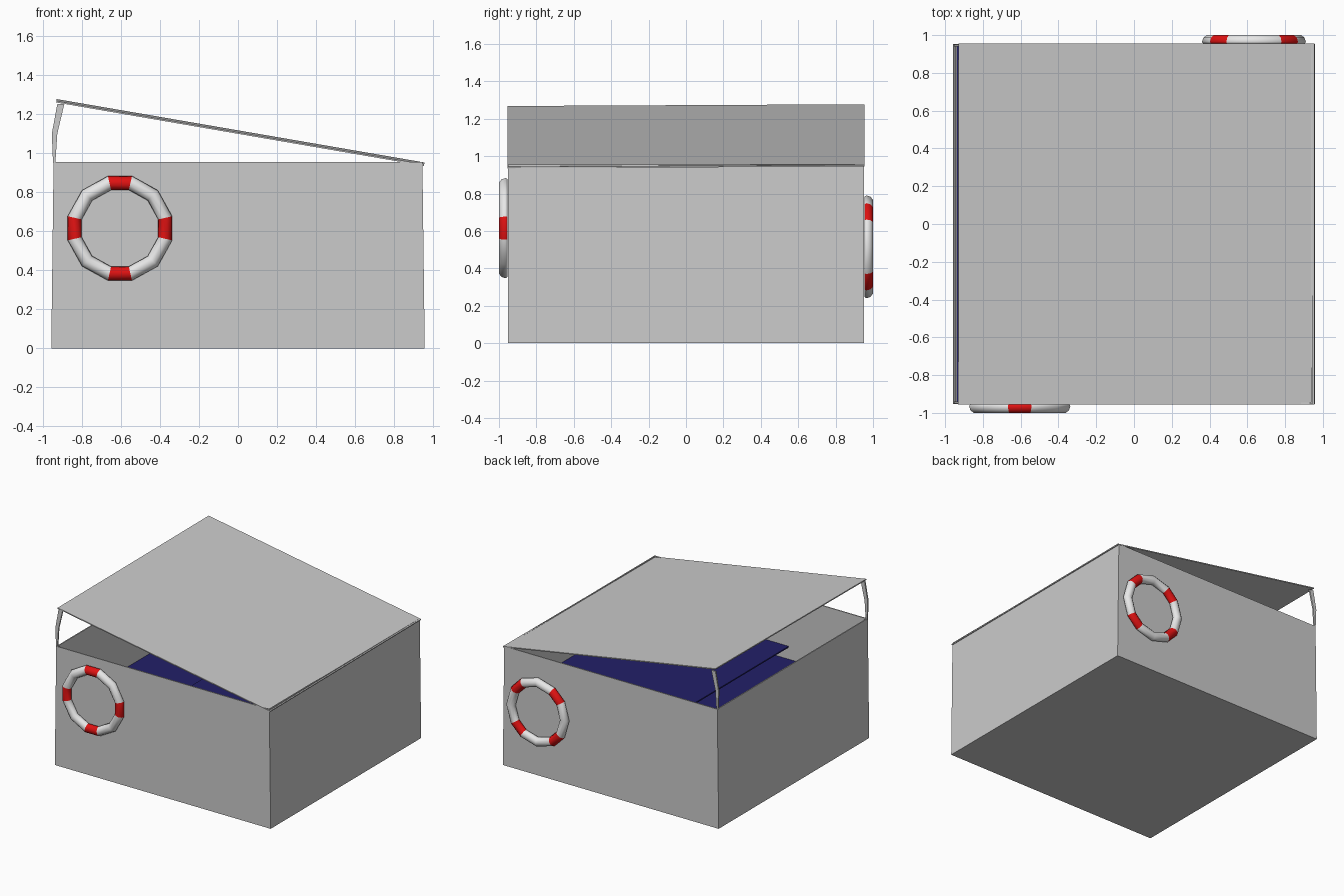
import bpy, bmesh
from math import cos, sin, radians, atan2, hypot, pi
from mathutils import Vector

if "Cube" in bpy.data.objects:
    bpy.data.objects.remove(bpy.data.objects["Cube"], do_unlink=True)


def material(name, rgb):
    m = bpy.data.materials.new(name)
    m.use_nodes = True
    m.diffuse_color = (*rgb, 1)
    m.node_tree.nodes["Principled BSDF"].inputs["Base Color"].default_value = (*rgb, 1)
    return m


GREY = material("light_grey", (0.6, 0.6, 0.6))
WHITE = material("white", (0.83, 0.83, 0.83))
RED = material("red", (0.75, 0.006, 0.006))
BLUE = material("dark_blue", (0.016, 0.014, 0.14))


def finish(name, bm, *mats):
    bmesh.ops.recalc_face_normals(bm, faces=bm.faces)
    mesh = bpy.data.meshes.new(name)
    bm.to_mesh(mesh)
    bm.free()
    for m in mats:
        mesh.materials.append(m)
    ob = bpy.data.objects.new(name, mesh)
    bpy.context.collection.objects.link(ob)
    return ob


def box(name, lo, hi, mat):
    """Axis-aligned box between two corners, origin at its middle."""
    lo, hi = Vector(lo), Vector(hi)
    bm = bmesh.new()
    bmesh.ops.create_cube(bm, size=1)
    bmesh.ops.scale(bm, vec=hi - lo, verts=bm.verts)
    ob = finish(name, bm, mat)
    ob.location = (lo + hi) / 2
    return ob


# Open box with thin walls, slightly narrower at the top
bm = bmesh.new()
bmesh.ops.create_cube(bm, size=2)
for v in bm.verts:
    top = v.co.z > 0
    v.co.x *= 0.945 if top else 0.957
    v.co.y *= 0.953
    v.co.z = 0.955 if top else 0
bm.faces.ensure_lookup_table()
top_face = max(bm.faces, key=lambda f: f.calc_center_median().z)
bmesh.ops.delete(bm, geom=[top_face], context='FACES_ONLY')
tub = finish("box_walls", bm, GREY)
wall = tub.modifiers.new("walls", 'SOLIDIFY')
wall.thickness = 0.012
wall.offset = -1

# Blue interior: lower level and raised shelf
box("lower_level", (-0.943, -0.945, 0.43), (0.943, 0.945, 0.445), BLUE)
box("raised_shelf", (-0.25, -0.943, 0.54), (0.938, 0.943, 0.55), BLUE)

# Lid hinged at +x and propped open at -x
run, drop = 1.885, 0.325
half = hypot(run, drop) / 2
lid = box("lid", (-half, -0.955, -0.004), (half, 0.955, 0.004), GREY)
lid.location = (0.012, 0, 1.106)
lid.rotation_euler = (0.005, atan2(drop, run), 0)

# Bent lid props at the two -x corners
path = [(-0.942, 0.95, 0.006), (-0.94, 1.1, 0.014), (-0.908, 1.252, 0.018)]
for side, y in (("front", -0.945), ("back", 0.945)):
    bm = bmesh.new()
    rings = [[bm.verts.new((x + sx * w, y + sy * 0.006, z))
              for sx, sy in ((-1, -1), (1, -1), (1, 1), (-1, 1))] for x, z, w in path]
    for a, b in zip(rings, rings[1:]):
        for i in range(4):
            j = (i + 1) % 4
            bm.faces.new((a[i], a[j], b[j], b[i]))
    bm.faces.new(rings[0])
    bm.faces.new(rings[-1])
    finish(side + "_lid_prop", bm, GREY)


def life_ring(name, x, z, facing, turn):
    """Coarse ring with four red bands, flattened where it meets the wall."""
    bm = bmesh.new()
    angles = [90 * q + a + turn for q in range(4) for a in (-13, 13, 45)]
    sides = 10
    loops = []
    for a in angles:
        t = radians(a)
        loop = []
        for k in range(sides):
            p = 2 * pi * k / sides
            r = 0.238 + 0.037 * cos(p)
            out = max(0.954, 0.964 + 0.038 * sin(p))
            loop.append(bm.verts.new((x + r * cos(t), facing * out, z + r * sin(t))))
        loops.append(loop)
    for i, a in enumerate(loops):
        b = loops[(i + 1) % len(loops)]
        for k in range(sides):
            n = (k + 1) % sides
            f = bm.faces.new((a[k], a[n], b[n], b[k]))
            f.smooth = True
            f.material_index = 1 if i % 3 == 0 else 0
    return finish(name, bm, WHITE, RED)


life_ring("front_life_ring", -0.605, 0.615, -1, 0)
life_ring("back_life_ring", 0.635, 0.515, 1, 45)
